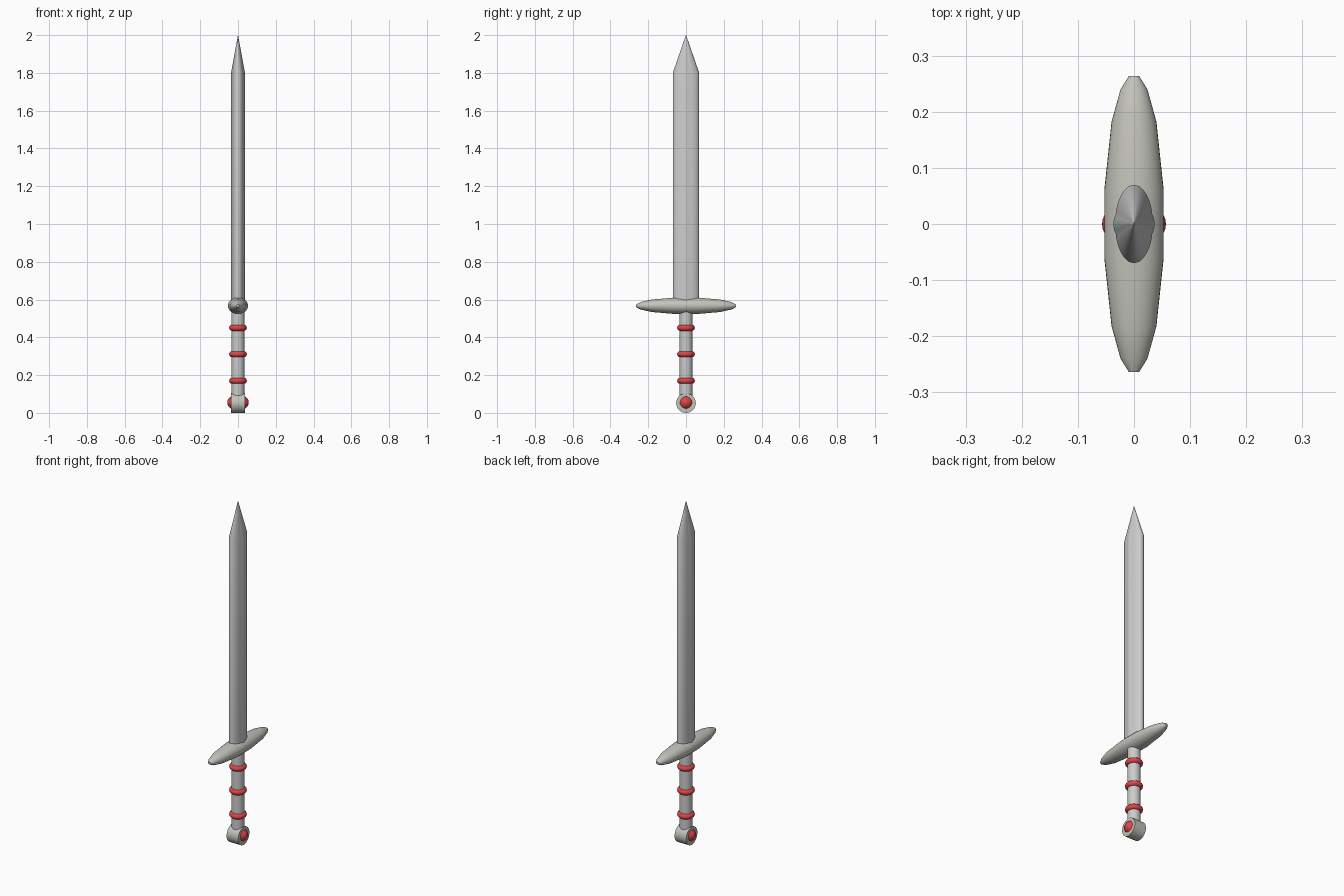
import bpy, bmesh
from math import pi, sin, cos, sqrt, radians

if "Cube" in bpy.data.objects:
    bpy.data.objects.remove(bpy.data.objects["Cube"])


def paint(obj, color):
    mat = bpy.data.materials.new(obj.name + "_paint")
    mat.diffuse_color = color
    mat.use_nodes = True
    mat.node_tree.nodes["Principled BSDF"].inputs["Base Color"].default_value = mat.diffuse_color
    obj.data.materials.append(mat)


def smooth(obj, angle=35):
    bpy.ops.object.select_all(action='DESELECT')
    obj.select_set(True)
    bpy.context.view_layer.objects.active = obj
    bpy.ops.object.shade_smooth_by_angle(angle=radians(angle))


def loft(name, rings):
    """Skin a list of point rings and cap both ends."""
    bm = bmesh.new()
    loops = [[bm.verts.new(p) for p in ring] for ring in rings]
    n = len(loops[0])
    for a, b in zip(loops, loops[1:]):
        for i in range(n):
            j = (i + 1) % n
            bm.faces.new((a[i], a[j], b[j], b[i]))
    bm.faces.new(loops[0])
    bm.faces.new(loops[-1])
    bmesh.ops.recalc_face_normals(bm, faces=bm.faces)
    mesh = bpy.data.meshes.new(name)
    bm.to_mesh(mesh)
    bm.free()
    obj = bpy.data.objects.new(name, mesh)
    bpy.context.collection.objects.link(obj)
    smooth(obj)
    return obj


STEEL = (0.55, 0.55, 0.50, 1)
RED = (0.75, 0.06, 0.06, 1)

# Blade: lens section with a raised central rib, tapering to a point
quarter = [(0.037, 0), (0.0355, 0.010), (0.032, 0.019)]
quarter += [(0.034 * sqrt(1 - (y / 0.07) ** 2), y) for y in (0.027, 0.038, 0.05, 0.06, 0.067)]
quarter += [(0, 0.07)]
half = quarter + [(-x, y) for x, y in quarter[-2::-1]]
section = half + [(x, -y) for x, y in half[-2:0:-1]]
loft("blade", [[(x * s, y * s, z) for x, y in section]
               for s, z in ((1, 0.57), (1, 1.8), (0.01, 2.0))])

# Crossguard: spindle along y
stations = [(0.06, 0.053), (0.182, 0.04), (0.24, 0.024), (0.264, 0.009)]
stations = [(-y, r) for y, r in reversed(stations)] + stations
guard = loft("crossguard", [[(r * cos(k * pi / 16), y, 0.567 + 0.82 * r * sin(k * pi / 16))
                             for k in range(32)] for y, r in stations])
paint(guard, STEEL)

# Grip
bpy.ops.mesh.primitive_cylinder_add(vertices=32, radius=0.034, depth=0.47, location=(0, 0, 0.315))
grip = bpy.context.object
grip.name = "grip"
smooth(grip)

# Grip rings
for i, z in enumerate((0.17, 0.311, 0.45)):
    bpy.ops.mesh.primitive_torus_add(major_segments=32, minor_segments=12,
                                     major_radius=0.031, minor_radius=0.016, location=(0, 0, z))
    ring = bpy.context.object
    ring.name = f"grip_ring_{i + 1}"
    smooth(ring, 60)
    paint(ring, RED)

# Pommel: disc facing the flats of the blade
bpy.ops.mesh.primitive_cylinder_add(vertices=32, radius=0.052, depth=0.075,
                                    location=(0, 0, 0.052), rotation=(0, pi / 2, 0))
pommel = bpy.context.object
pommel.name = "pommel"
smooth(pommel)
paint(pommel, STEEL)

# Pommel gem: runs through the disc and bulges from both faces
bpy.ops.mesh.primitive_uv_sphere_add(segments=32, ring_count=16, radius=1,
                                     location=(0, 0, 0.055), rotation=(0, pi / 2, 0))
gem = bpy.context.object
gem.name = "pommel_gem"
gem.scale = (0.042, 0.042, 0.057)
smooth(gem, 60)
paint(gem, RED)
